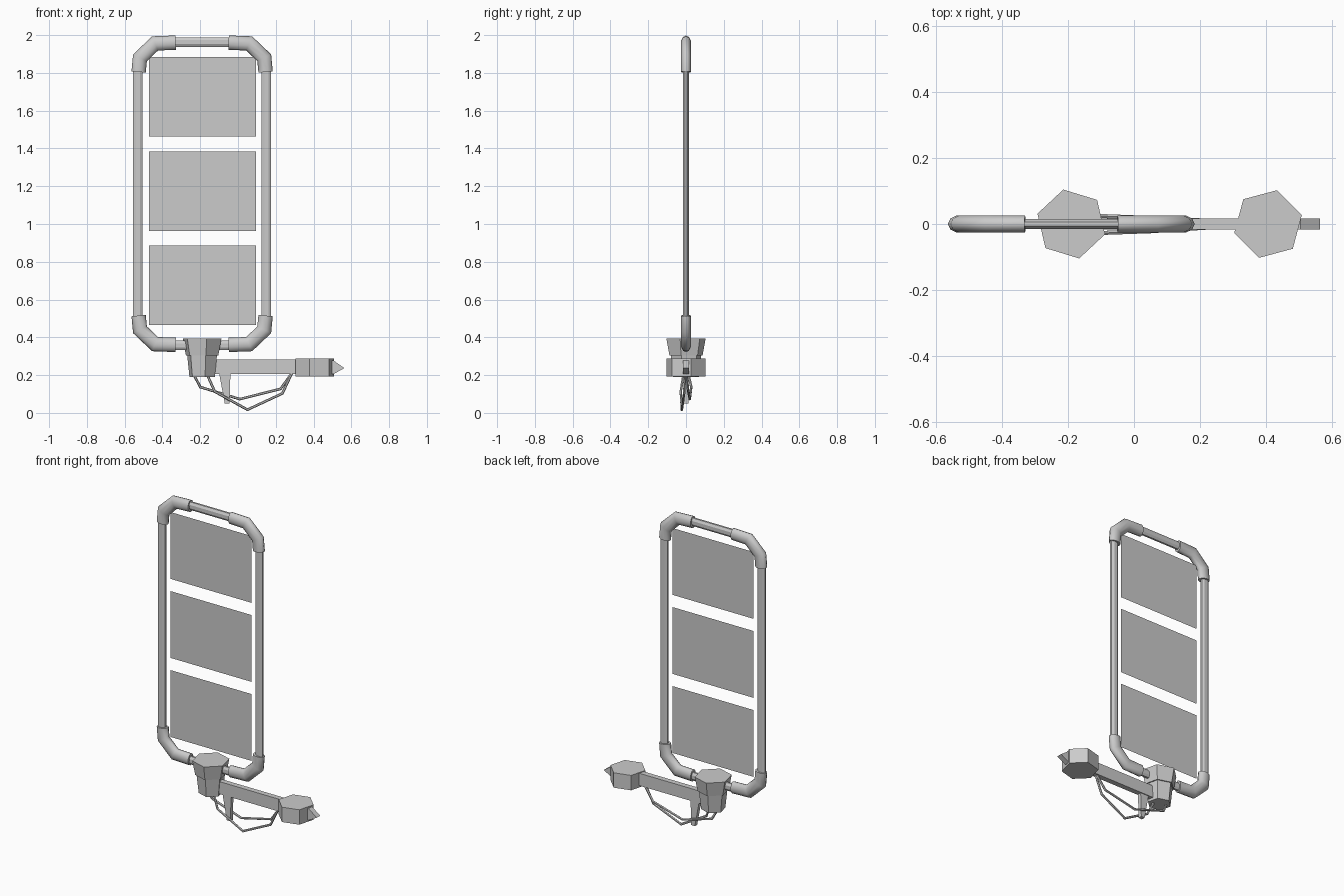
import bpy
import bmesh
import math
from mathutils import Vector

cube = bpy.data.objects.get("Cube")
if cube:
    bpy.data.objects.remove(cube, do_unlink=True)

grey = bpy.data.materials.new("plain grey")
grey.use_nodes = True
colour = (0.6, 0.6, 0.6, 1)
grey.diffuse_color = colour
grey.node_tree.nodes["Principled BSDF"].inputs["Base Color"].default_value = colour

CX, CZ = -0.19, 1.16          # frame centre
HALF_W, HALF_H = 0.34, 0.803  # frame centre line


def finish(name, bm, smooth=False):
    bmesh.ops.recalc_face_normals(bm, faces=bm.faces)
    mesh = bpy.data.meshes.new(name)
    bm.to_mesh(mesh)
    bm.free()
    mesh.materials.append(grey)
    obj = bpy.data.objects.new(name, mesh)
    bpy.context.collection.objects.link(obj)
    if smooth:
        bpy.ops.object.select_all(action="DESELECT")
        obj.select_set(True)
        bpy.context.view_layer.objects.active = obj
        bpy.ops.object.shade_smooth_by_angle(angle=math.radians(50))
    return obj


def skin(bm, rings):
    """Bridge matching rings of points and cap both ends."""
    rows = [[bm.verts.new(p) for p in ring] for ring in rings]
    n = len(rows[0])
    for a, b in zip(rows, rows[1:]):
        for i in range(n):
            j = (i + 1) % n
            bm.faces.new((a[i], a[j], b[j], b[i]))
    bm.faces.new(rows[0])
    bm.faces.new(rows[-1])


def sweep(name, path, wide, deep, sides, turn=0.0, smooth=False):
    """Sweep an elliptical section along a path lying near the xz plane."""
    pts = [Vector(p) for p in path]
    rings = []
    for i, p in enumerate(pts):
        before = (p - pts[i - 1]).normalized() if i else None
        after = (pts[i + 1] - p).normalized() if i < len(pts) - 1 else None
        tangent = ((before or after) + (after or before)).normalized()
        side = tangent.cross(Vector((0, 1, 0))).normalized()
        depth = side.cross(tangent)
        stretch = 1 / max(0.6, tangent.dot(after or before))
        angles = [math.tau * k / sides + turn for k in range(sides)]
        rings.append([p + side * wide * stretch * math.cos(a) + depth * deep * math.sin(a)
                      for a in angles])
    bm = bmesh.new()
    skin(bm, rings)
    return finish(name, bm, smooth)


def hex_stack(name, x, turn, levels):
    """Six-sided column given (radius, height) levels."""
    bm = bmesh.new()
    angles = [math.radians(60 * k + turn) for k in range(6)]
    skin(bm, [[(x + r * math.cos(a), r * math.sin(a), z) for a in angles] for r, z in levels])
    return finish(name, bm)


def plate(name, outline, half):
    """Extrude an xz outline along y."""
    bm = bmesh.new()
    skin(bm, [[(x, y, z) for x, z in outline] for y in (-half, half)])
    return finish(name, bm)


def bar(name, a, b):
    """Flat chamfered rail between two xz points."""
    a, b = Vector((a[0], 0, a[1])), Vector((b[0], 0, b[1]))
    return sweep(name, [a, b], 0.027, 0.016, 8, math.pi / 8)


# Frame rails and posts
for label, s in (("left", 1), ("right", -1)):
    x = CX + s * HALF_W
    bar(label + "_post", (x, 0.47), (x, 1.85))
for label, s in (("top", 1), ("bottom", -1)):
    z = CZ + s * HALF_H
    bar(label + "_rail", (CX - 0.18, z), (CX + 0.18, z))

# Corner elbows
elbow = [(0.336, 0.645), (0.329, 0.72), (0.249, 0.796), (0.14, 0.8)]
for hlabel, sx in (("left", 1), ("right", -1)):
    for vlabel, sz in (("top", 1), ("bottom", -1)):
        path = [(CX + sx * x, 0, CZ + sz * z) for x, z in elbow]
        sweep(f"{vlabel}_{hlabel}_elbow", path, 0.038, 0.027, 10, 0, True)

# Three thin panels
for i, z in enumerate((0.675, 1.174, 1.673)):
    bm = bmesh.new()
    corners = ((-1, -1), (1, -1), (1, 1), (-1, 1))
    bm.faces.new([bm.verts.new((-0.187 + 0.283 * u, 0, z + 0.211 * v)) for u, v in corners])
    finish(f"panel_{i + 1}", bm)

# Hub under the frame and hub at the arm end
hex_stack("upper_hub", CX, 43, [(0.107, 0.395), (0.09, 0.305)])
hex_stack("lower_hub", CX, 43, [(0.083, 0.31), (0.07, 0.19)])
hex_stack("end_hub", 0.406, 15, [(0.106, 0.287), (0.106, 0.193)])

# Arm, pointed tip and hanging tooth
plate("arm", [(-0.15, 0.205), (0.33, 0.205), (0.33, 0.283), (-0.15, 0.283)], 0.017)
plate("tip", [(0.48, 0.205), (0.505, 0.205), (0.563, 0.237), (0.505, 0.278), (0.48, 0.278)], 0.017)
plate("tooth", [(-0.1, 0.21), (-0.07, 0.05), (-0.045, 0.05), (-0.04, 0.21)], 0.012)

# Slack cables below the arm
sweep("rear_cable", [(-0.23, 0.015, 0.195), (-0.2, 0.028, 0.137), (0.01, 0.02, 0.073),
                     (0.225, 0.01, 0.127), (0.285, 0.004, 0.21)], 0.007, 0.007, 6)
sweep("front_cable", [(-0.16, -0.015, 0.195), (-0.123, -0.028, 0.113), (0.05, -0.022, 0.017),
                      (0.235, -0.01, 0.103), (0.285, -0.004, 0.21)], 0.007, 0.007, 6)
